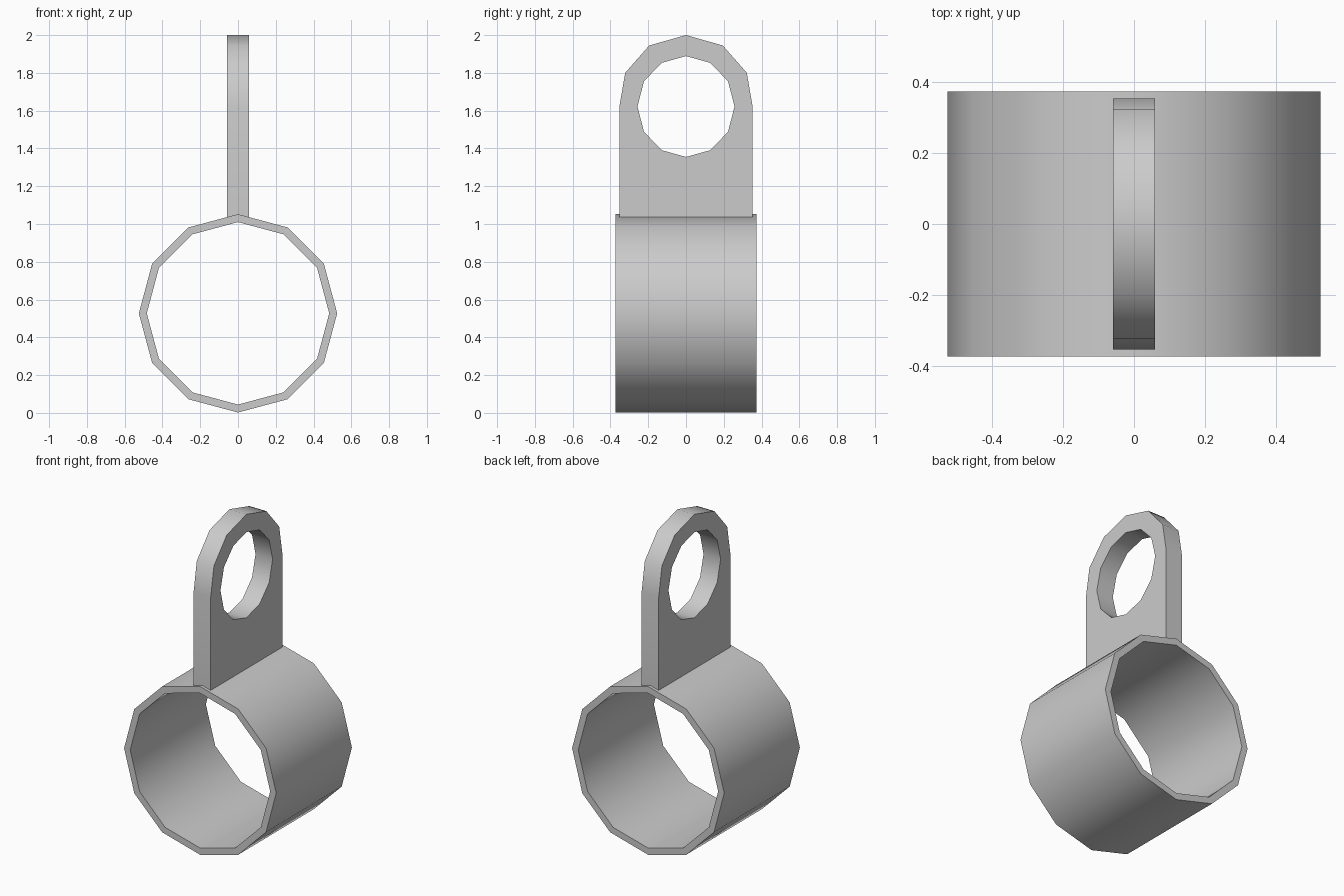
import bpy, bmesh
from math import sin, cos, pi, radians
from mathutils import Matrix

if "Cube" in bpy.data.objects:
    bpy.data.objects.remove(bpy.data.objects["Cube"])


def ellipse(cz, ru, rz, n=12):
    return [(ru * cos(2 * pi * i / n), cz + rz * sin(2 * pi * i / n)) for i in range(n)]


def plate(name, outer, hole, half, axis):
    """Pierced profile in (u, z), extruded both ways along the given axis."""
    bm = bmesh.new()
    for loop in (outer, hole):
        vs = [bm.verts.new((u, -half, z)) for u, z in loop]
        for a, b in zip(vs, vs[1:] + vs[:1]):
            bm.edges.new((a, b))
    bmesh.ops.triangle_fill(bm, use_beauty=True, edges=bm.edges[:], normal=(0, -1, 0))
    ext = bmesh.ops.extrude_face_region(bm, geom=bm.faces[:], use_keep_orig=True)
    verts = [g for g in ext["geom"] if isinstance(g, bmesh.types.BMVert)]
    bmesh.ops.translate(bm, verts=verts, vec=(0, 2 * half, 0))
    if axis == "X":
        bm.transform(Matrix.Rotation(pi / 2, 4, "Z"))
    bmesh.ops.recalc_face_normals(bm, faces=bm.faces[:])
    me = bpy.data.meshes.new(name)
    bm.to_mesh(me)
    bm.free()
    me.shade_smooth()
    me.set_sharp_from_angle(angle=radians(35))
    ob = bpy.data.objects.new(name, me)
    bpy.context.collection.objects.link(ob)
    return ob


# Twelve-sided band lying along y
plate("band", ellipse(0.527, 0.525, 0.525), ellipse(0.527, 0.483, 0.483), 0.373, "Y")

# Upright lug with rounded top and round eye
half_arc = [(0.353, 1.03), (0.353, 1.62), (0.322, 1.80), (0.195, 1.945)]
lug_outline = half_arc + [(0, 2.0)] + [(-u, z) for u, z in reversed(half_arc)]
plate("hanging_lug", lug_outline, ellipse(1.622, 0.257, 0.267), 0.059, "X")
